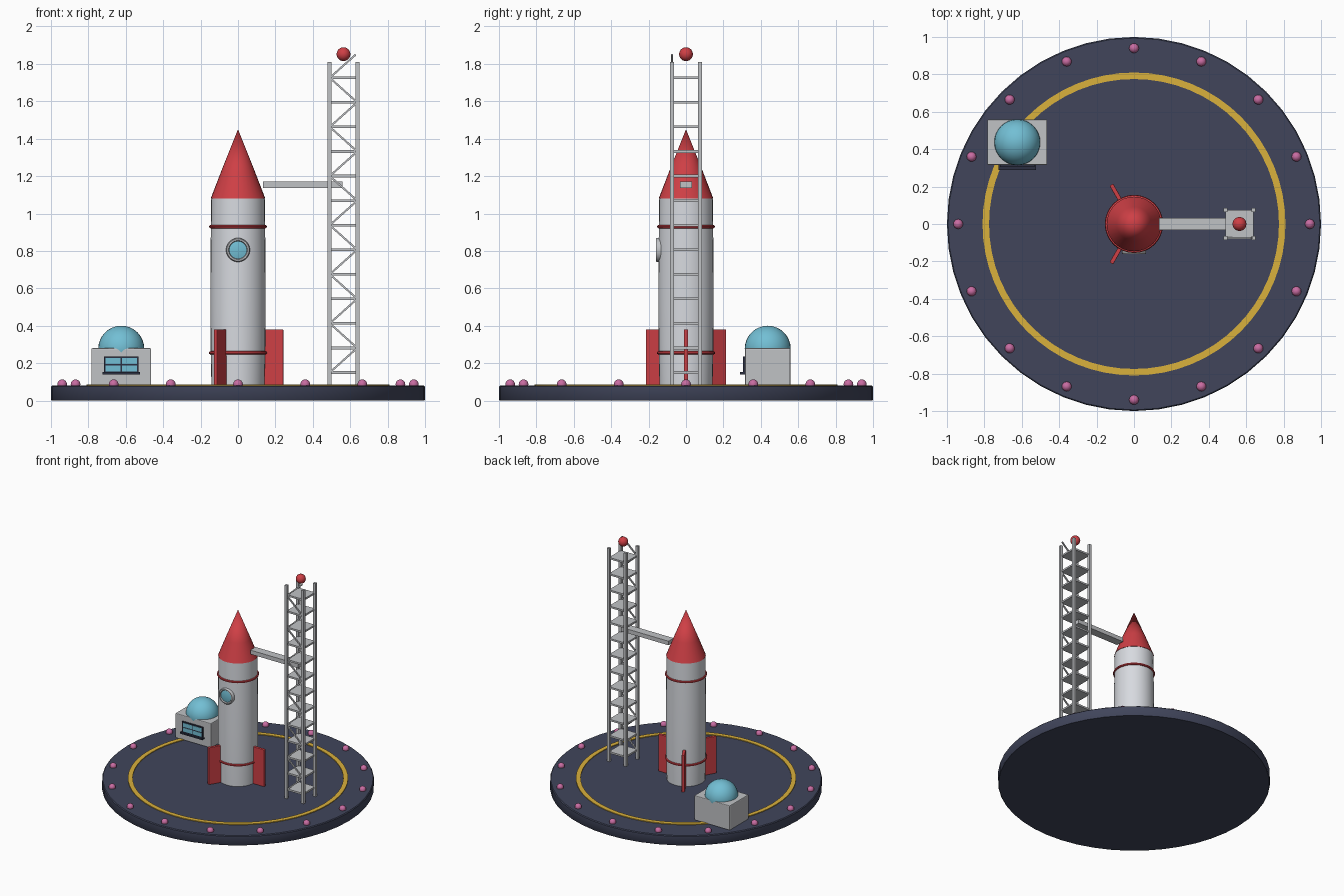
import bpy, bmesh, math
from mathutils import Matrix, Vector

if "Cube" in bpy.data.objects:
    bpy.data.objects.remove(bpy.data.objects["Cube"])


def material(name, rgb):
    m = bpy.data.materials.new(name)
    m.diffuse_color = (*rgb, 1)
    m.use_nodes = True
    m.node_tree.nodes["Principled BSDF"].inputs["Base Color"].default_value = m.diffuse_color
    return m


NAVY = material("navy", (0.052, 0.06, 0.105))
DARK = material("dark_frame", (0.025, 0.03, 0.055))
RED = material("red", (0.62, 0.05, 0.06))
WHITE = material("white", (0.68, 0.70, 0.74))
GREY = material("grey", (0.53, 0.54, 0.56))
YELLOW = material("yellow", (0.70, 0.44, 0.045))
CYAN = material("cyan", (0.17, 0.52, 0.66))
PINK = material("pink", (0.58, 0.15, 0.36))


def finish(name, bm, mat, smooth=True, bevel=0):
    bmesh.ops.recalc_face_normals(bm, faces=bm.faces)
    me = bpy.data.meshes.new(name)
    bm.to_mesh(me)
    bm.free()
    me.materials.append(mat)
    if smooth:
        me.shade_smooth()
        me.set_sharp_from_angle(angle=math.radians(40))
    ob = bpy.data.objects.new(name, me)
    bpy.context.collection.objects.link(ob)
    if bevel:
        mod = ob.modifiers.new("bevel", 'BEVEL')
        mod.width, mod.segments = bevel, 2
    return ob


def add_box(bm, centre, size, rot=Matrix()):
    bmesh.ops.create_cube(bm, size=1, matrix=rot @ Matrix.Translation(centre)
                          @ Matrix.Diagonal((*size, 1)))


def box(name, centre, size, mat, rot=Matrix(), bevel=0):
    bm = bmesh.new()
    add_box(bm, centre, size, rot)
    return finish(name, bm, mat, False, bevel)


def ball(name, centre, r, mat, seg=24):
    bm = bmesh.new()
    bmesh.ops.create_uvsphere(bm, u_segments=seg, v_segments=seg // 2, radius=r,
                              matrix=Matrix.Translation(centre))
    return finish(name, bm, mat)


def lathe(name, profile, mat, seg=32, closed=False, place=Matrix()):
    """Revolve (radius, height) points about z."""
    bm = bmesh.new()
    vs = [bm.verts.new((r, 0, z)) for r, z in profile]
    es = [bm.edges.new(p) for p in zip(vs, vs[1:])]
    if closed:
        es.append(bm.edges.new((vs[-1], vs[0])))
    bmesh.ops.spin(bm, geom=vs + es, axis=(0, 0, 1), cent=(0, 0, 0),
                   angle=2 * math.pi, steps=seg, use_duplicate=False)
    bmesh.ops.remove_doubles(bm, verts=bm.verts, dist=1e-5)
    bm.transform(place)
    return finish(name, bm, mat)


def torus(name, major, minor, z, mat):
    pts = [(major + minor * math.cos(a * math.pi / 4), z + minor * math.sin(a * math.pi / 4))
           for a in range(8)]
    return lathe(name, pts, mat, closed=True)


# Launch pad, painted ring and edge lights
lathe("launch_pad", [(0, 0), (0.995, 0), (1, 0.006), (1, 0.074), (0.994, 0.08), (0, 0.08)], NAVY, 48)
lathe("pad_ring", [(0.775, 0.078), (0.81, 0.078), (0.81, 0.086), (0.775, 0.086)], YELLOW, 64, True)
for i in range(16):
    a = i * math.pi / 8
    ball(f"pad_light_{i}", (0.94 * math.cos(a), 0.94 * math.sin(a), 0.087), 0.026, PINK, 16)

# Rocket hull, nose and bands
lathe("rocket_body", [(0, 0.08), (0.142, 0.08), (0.147, 0.3), (0.148, 0.55), (0.147, 0.76),
                      (0.145, 0.93), (0.143, 1.08), (0, 1.08)], WHITE)
lathe("rocket_nose", [(0, 1.078), (0.146, 1.08), (0.092, 1.22), (0, 1.45)], RED)
torus("upper_band", 0.146, 0.009, 0.93, RED)
torus("lower_band", 0.147, 0.009, 0.255, RED)

# Three fins
for i in range(3):
    box(f"fin_{i}", (0.18, 0, 0.23), (0.125, 0.022, 0.3), RED,
        Matrix.Rotation(i * 2 * math.pi / 3, 4, 'Z'), 0.003)

# Porthole on the front of the hull
face = Matrix.Translation((0, -0.135, 0.805)) @ Matrix.Rotation(math.pi / 2, 4, 'X')
lathe("porthole_rim", [(0.047, 0), (0.064, 0), (0.064, 0.02), (0.059, 0.026), (0.051, 0.026),
                       (0.047, 0.02)], GREY, 32, True, face)
lathe("porthole_glass", [(0.049, 0), (0.049, 0.017), (0.03, 0.021), (0, 0.023)], CYAN, 32, False, face)

# Service tower: legs, decks and zigzag braces on the front
TX, OFF, STEP = 0.564, 0.075, 0.1313
bm = bmesh.new()
for sx in (-1, 1):
    for sy in (-1, 1):
        add_box(bm, (TX + sx * OFF, sy * OFF, 0.945), (0.022, 0.022, 1.73))
finish("tower_legs", bm, GREY, False)
bm = bmesh.new()
for i in range(13):
    add_box(bm, (TX, 0, 0.15 + i * STEP), (0.15, 0.15, 0.014))
finish("tower_decks", bm, GREY, False)
bm = bmesh.new()
for i in range(13):
    s = 1 if i % 2 == 0 else -1
    d = Vector((2 * OFF - 0.02, 0, s * (STEP - 0.015)))
    c = Vector((TX, -OFF, 0.15 + (i + 0.5) * STEP))
    rot = Matrix.Translation(c) @ Matrix.Rotation(-math.atan2(d.z, d.x), 4, 'Y')
    add_box(bm, (0, 0, 0), (d.length, 0.01, 0.01), rot)
finish("tower_braces", bm, GREY, False)
ball("tower_beacon", (TX, 0, 1.852), 0.037, RED)
box("access_arm", (0.347, 0, 1.154), (0.426, 0.066, 0.033), GREY)

# Control hut with dome
HX, HY = -0.624, 0.437
box("hut", (HX, HY, 0.18), (0.32, 0.242, 0.2), GREY, bevel=0.006)
ball("hut_dome", (HX, HY, 0.277), 0.123, CYAN, 32)

# Hut window: frame, sill and four panes
box("window_frame", (HX, 0.314, 0.19), (0.186, 0.016, 0.09), DARK)
box("window_sill", (HX, 0.304, 0.146), (0.2, 0.03, 0.012), DARK)
for i, sx in enumerate((-1, 1)):
    for j, sz in enumerate((-1, 1)):
        box(f"window_pane_{i}{j}", (HX + sx * 0.044, 0.306, 0.191 + sz * 0.0195),
            (0.08, 0.004, 0.032), CYAN)
